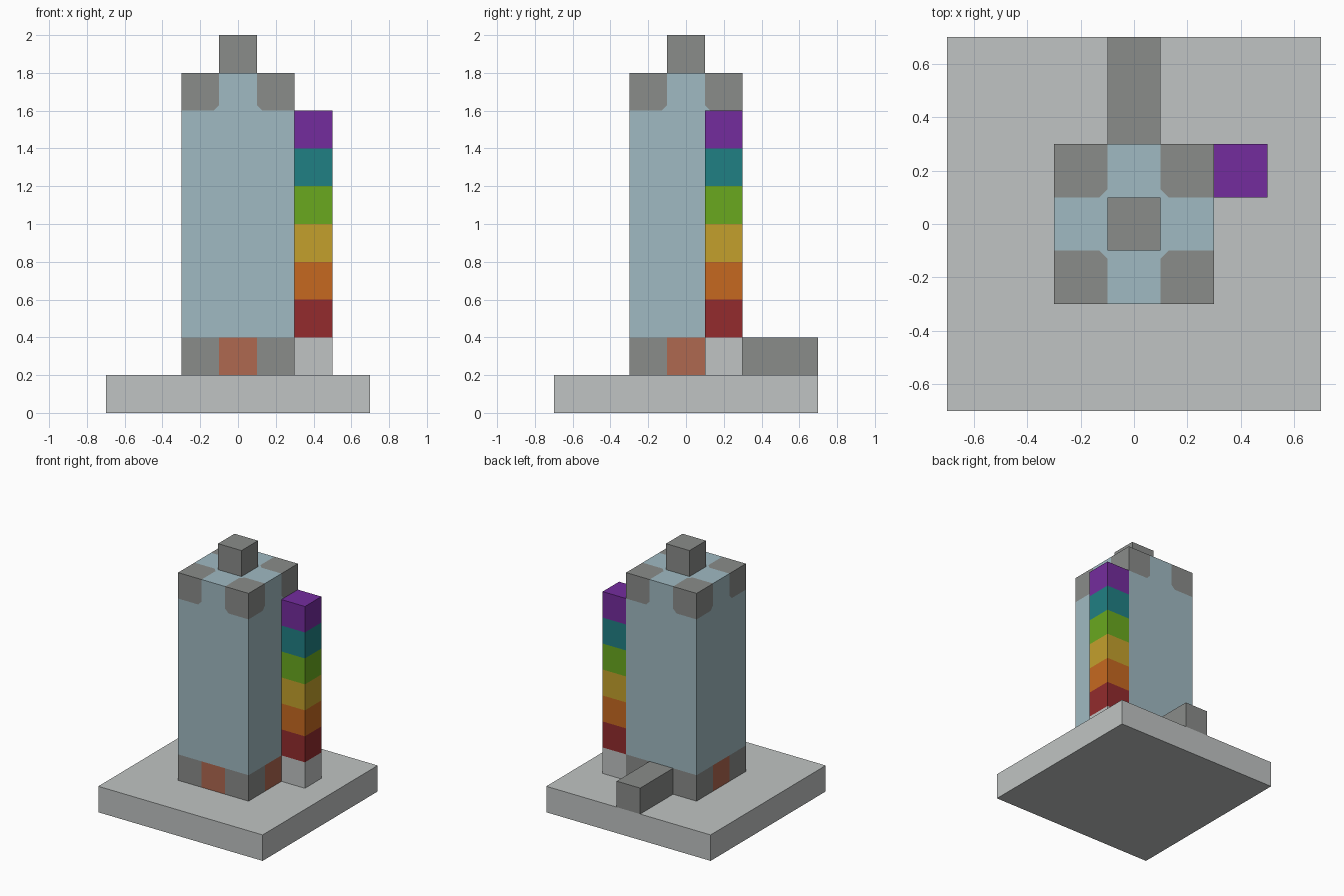
import bpy
import bmesh
from mathutils import Vector

cube = bpy.data.objects.get("Cube")
if cube:
    bpy.data.objects.remove(cube, do_unlink=True)


def material(name, hex_code):
    """Flat material from an sRGB hex code, stored as linear values."""
    srgb = [int(hex_code[i:i + 2], 16) / 255 for i in (0, 2, 4)]
    colour = [((c + 0.055) / 1.055) ** 2.4 for c in srgb] + [1]
    mat = bpy.data.materials.new(name)
    mat.use_nodes = True
    mat.diffuse_color = colour
    bsdf = mat.node_tree.nodes["Principled BSDF"]
    bsdf.inputs["Base Color"].default_value = colour
    bsdf.inputs["Roughness"].default_value = 0.8
    return mat


pale = material("pale stone", "C0C4C3")
stone = material("dark stone", "8A8C8A")
brick = material("brick", "AF6850")
glass = material("pale blue", "A0BAC2")
bands = [material("red", "932B2D"), material("orange", "C66920"),
         material("yellow", "C4A02C"), material("green", "6AA91F"),
         material("teal", "208084"), material("purple", "742C9E")]


def box_mesh(low, high):
    low, high = Vector(low), Vector(high)
    bm = bmesh.new()
    bmesh.ops.create_cube(bm, size=1)
    bmesh.ops.scale(bm, vec=high - low, verts=bm.verts)
    bmesh.ops.translate(bm, vec=(low + high) / 2, verts=bm.verts)
    return bm


def slice_mesh(bm, axis, positions):
    """Cut the surface across one axis at each position."""
    normal = Vector([float(i == axis) for i in range(3)])
    for p in positions:
        bmesh.ops.bisect_plane(bm, geom=bm.verts[:] + bm.edges[:] + bm.faces[:],
                               plane_co=normal * p, plane_no=normal)


def finish(bm, name, mats):
    mesh = bpy.data.meshes.new(name)
    bm.to_mesh(mesh)
    bm.free()
    for mat in mats:
        mesh.materials.append(mat)
    obj = bpy.data.objects.new(name, mesh)
    bpy.context.collection.objects.link(obj)
    return obj


# Plain blocks: base slab, rear step, roof cap
finish(box_mesh((-0.7, -0.7, 0), (0.7, 0.7, 0.2)), "base_slab", [pale])
finish(box_mesh((-0.1, 0.3, 0.2), (0.1, 0.7, 0.4)), "rear_step", [stone])
finish(box_mesh((-0.1, -0.1, 1.8), (0.1, 0.1, 2)), "roof_cap", [stone])

# Banded column beside the tower, on a pale foot
bm = box_mesh((0.3, 0.1, 0.2), (0.5, 0.3, 1.6))
slice_mesh(bm, 2, [0.2 * i for i in range(2, 8)])
for f in bm.faces:
    z = f.calc_center_median().z
    f.material_index = min(6, max(0, int((z - 0.2) / 0.2)))
finish(bm, "banded_column", [pale] + bands)

# Tower: stone corners at top and bottom, brick panels between the lower ones
bm = box_mesh((-0.3, -0.3, 0.2), (0.3, 0.3, 1.8))
slice_mesh(bm, 0, (-0.1, 0.1))
slice_mesh(bm, 1, (-0.1, 0.1))
slice_mesh(bm, 2, (0.4, 1.6))
top_corners = []
for f in bm.faces:
    c = f.calc_center_median()
    at_corner = abs(c.x) > 0.1 and abs(c.y) > 0.1
    if c.z < 0.4:
        f.material_index = 1 if at_corner else 2
    elif c.z > 1.6 and at_corner:
        f.material_index = 1
        top_corners.append(f)

# Clip the inner point of each top stone patch
for f in top_corners:
    c, n = f.calc_center_median(), f.normal.copy()
    inward = Vector((-1 if c.x > 0 else 1, -1 if c.y > 0 else 1, -1))
    inward -= n * inward.dot(n)
    point = c + inward * 0.085
    bmesh.ops.bisect_plane(bm, geom=[f] + f.edges[:] + f.verts[:],
                           plane_co=point, plane_no=inward)
    for g in bm.faces:
        m = g.calc_center_median()
        if (g.normal.dot(n) > 0.9 and (m - c).length < 0.16
                and (m - point).dot(inward) > 0 and g.calc_area() < 0.002):
            g.material_index = 0
finish(bm, "tower", [glass, stone, brick])
